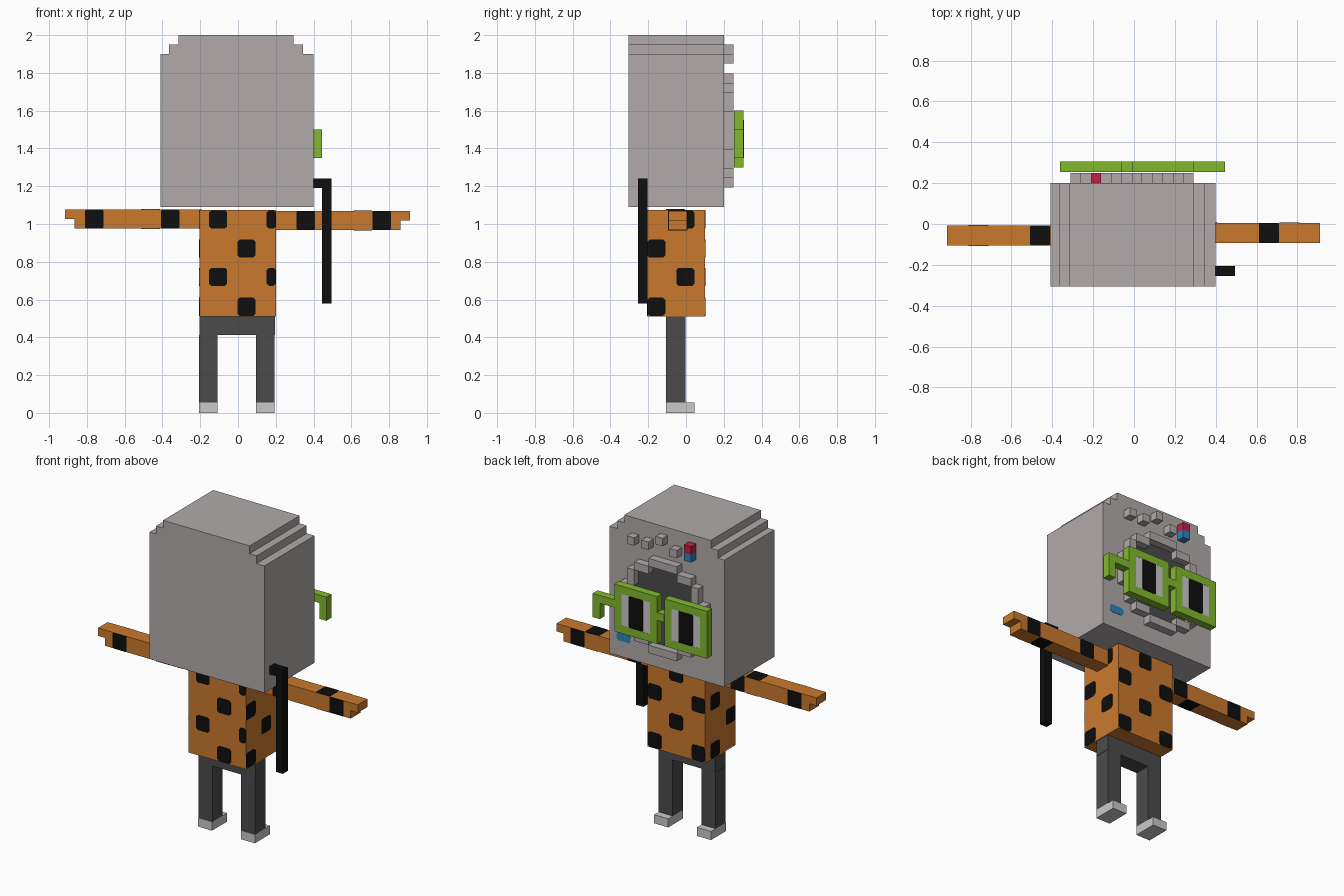
import bpy
import bmesh
from mathutils import Vector

old = bpy.data.objects.get("Cube")
if old:
    bpy.data.objects.remove(old, do_unlink=True)


def material(name, rgb):
    """Flat material from an 0-255 display colour."""
    lin = [((c / 255 + 0.055) / 1.055) ** 2.4 for c in rgb]
    m = bpy.data.materials.new(name)
    m.use_nodes = True
    m.diffuse_color = (*lin, 1)
    m.node_tree.nodes["Principled BSDF"].inputs["Base Color"].default_value = (*lin, 1)
    return m


GREY = material("warm grey", (177, 171, 170))
ORANGE = material("orange", (203, 121, 45))
BLACK = material("black", (14, 14, 14))
CHARCOAL = material("charcoal", (75, 75, 75))
GREEN = material("green", (130, 185, 45))
PALE = material("pale grey", (202, 202, 202))
RED = material("red", (190, 35, 70))
BLUE = material("blue", (45, 130, 190))

U = 0.0503           # one block
CX = -0.01           # middle of the face
FACE = 0.2           # plane of the face


def finish(name, bm, mat):
    bmesh.ops.recalc_face_normals(bm, faces=bm.faces)
    me = bpy.data.meshes.new(name)
    bm.to_mesh(me)
    bm.free()
    me.materials.append(mat)
    ob = bpy.data.objects.new(name, me)
    bpy.context.collection.objects.link(ob)
    return ob


def blocks(name, mat, *boxes):
    """One object made of boxes given as (x0, x1, y0, y1, z0, z1)."""
    bm = bmesh.new()
    for x0, x1, y0, y1, z0, z1 in boxes:
        size = Vector((x1 - x0, y1 - y0, z1 - z0))
        mid = Vector((x0 + x1, y0 + y1, z0 + z1)) / 2
        for v in bmesh.ops.create_cube(bm, size=1)["verts"]:
            v.co = v.co * size + mid
    return finish(name, bm, mat)


def prism(name, mat, points, y0, y1):
    """Extrude an x-z outline along y."""
    bm = bmesh.new()
    face = bm.faces.new([bm.verts.new((x, y0, z)) for x, z in points])
    new = bmesh.ops.extrude_face_region(bm, geom=[face])["geom"]
    for v in new:
        if isinstance(v, bmesh.types.BMVert):
            v.co.y = y1
    return finish(name, bm, mat)


def spots(name, axis, plane, out, items, mat=BLACK, cut=0.012):
    """Thin plates with clipped corners on an axis-aligned plane.
    Items are (u0, u1, v0, v1) in the two remaining axes."""
    bm = bmesh.new()
    a, b = [i for i in range(3) if i != axis]
    for u0, u1, v0, v1 in items:
        ring = [(u0 + cut, v0), (u1 - cut, v0), (u1, v0 + cut), (u1, v1 - cut),
                (u1 - cut, v1), (u0 + cut, v1), (u0, v1 - cut), (u0, v0 + cut)]
        layers = []
        for depth in (-0.002, 0.002):
            verts = []
            for u, v in ring:
                co = Vector()
                co[a], co[b], co[axis] = u, v, plane + out * depth
                verts.append(bm.verts.new(co))
            bm.faces.new(verts)
            layers.append(verts)
        low, high = layers
        for i in range(8):
            j = (i + 1) % 8
            bm.faces.new((low[i], low[j], high[j], high[i]))
    return finish(name, bm, mat)


# Head with two stepped corners on each side of the crown
prism("head", GREY, [(-0.41, 1.09), (0.4, 1.09), (0.4, 1.9), (0.345, 1.9), (0.345, 1.95),
                     (0.295, 1.95), (0.295, 2), (-0.315, 2), (-0.315, 1.95),
                     (-0.365, 1.95), (-0.365, 1.9), (-0.41, 1.9)], -0.305, FACE)

# Round mouth: raised ring of blocks, mirrored both ways, around a dark middle
MZ = 1.495
ring = []
for u0, u1, v0, v1 in [(0, 2, 5, 6), (2, 4, 4, 5), (4, 5, 2, 4), (5, 6, 0, 2)]:
    for sx in (-1, 1):
        for sz in (-1, 1):
            xs = sorted((CX + sx * u0 * U, CX + sx * u1 * U))
            zs = sorted((MZ + sz * v0 * U, MZ + sz * v1 * U))
            ring.append((*xs, FACE, FACE + U, *zs))
blocks("mouth_ring", GREY, *ring)
blocks("mouth_inside", CHARCOAL,
       *[(CX - w * U, CX + w * U, FACE - 0.004, FACE + 0.004, MZ - h * U, MZ + h * U)
         for w, h in ((2, 5), (4, 4), (5, 2))])


# Small studs on the forehead
def stud(col, row):
    x, z = CX + col * U, 1.85 + row * U
    return (x, x + U, FACE, FACE + U, z, z + U)


blocks("forehead_studs", GREY, stud(4, 0), stud(2, 0), stud(0, 1), stud(-2, 0))
blocks("red_stud", RED, stud(-4, 1))
blocks("blue_stud", BLUE, stud(-4, 0))
spots("cheek_mark", 1, FACE, 1, [(0.25, 0.35, 1.19, 1.24)], BLUE)

# Square glasses: two frames, bridge and hooked arm
G0, G1, GZ = 0.255, 0.305, 1.298
frame = [(-0.06, CX, G0, G1, GZ + 3 * U, GZ + 4 * U),
         (0.292, 0.445, G0, G1, GZ + 3 * U, GZ + 4 * U),
         (0.395, 0.445, G0, G1, GZ + U, GZ + 3 * U)]
lenses, pupils = [], []
for x in (-0.362, CX):
    e, top = x + 6 * U, GZ + 6 * U
    frame += [(x, e, G0, G1, GZ, GZ + U), (x, e, G0, G1, top - U, top),
              (x, x + U, G0, G1, GZ + U, top - U), (e - U, e, G0, G1, GZ + U, top - U)]
    lenses.append((x + U, e - U, G0, G1 - 0.001, GZ + U, top - U))
    pupils.append((x + 2 * U, e - 2 * U, GZ + U, top - U))
blocks("glasses_frame", GREEN, *frame)
blocks("lenses", PALE, *lenses)
spots("pupils", 1, G1, 1, pupils, cut=0.006)

# Spotted torso
S = 0.048
X0, X1, Y0, Y1, Z0, Z1 = -0.205, 0.2, -0.205, 0.1, 0.51, 1.075
blocks("torso", ORANGE, (X0, X1, Y0, Y1, Z0, Z1))
HIGH, LOW = (1.024, 0.72), (0.87, 0.562)


def columns(lo, hi, cols):
    """Staggered spots, trimmed to the width of the face."""
    return [(max(lo, c - S), min(hi, c + S), z - S, z + S) for c, rows in cols for z in rows]


spots("torso_front_spots", 1, Y0, -1,
      columns(X0, X1, [(-0.105, HIGH), (0.045, LOW), (0.2, HIGH)]))
spots("torso_back_spots", 1, Y1, 1,
      columns(X0, X1, [(0.152, LOW), (0, HIGH), (-0.157, LOW)]))
spots("torso_left_spots", 0, X1, 1, columns(Y0, Y1, [(-0.157, LOW), (-0.003, HIGH)]))
spots("torso_right_spots", 0, X0, -1, columns(Y0, Y1, [(-0.157, HIGH), (0, LOW)]))

# Outstretched arms with a stepped hand, and their spots
for side, s, y0, y1, z0, tip in (("left", 1, -0.092, 0.006, 0.968, 0.91),
                                 ("right", -1, -0.105, -0.008, 0.976, 0.915)):
    z1 = z0 + 2 * U
    prism(side + "_arm", ORANGE, [(s * 0.19, z0), (s * (tip - U), z0), (s * (tip - U), z0 + U),
                                  (s * tip, z0 + U), (s * tip, z1), (s * 0.19, z1)], y0, y1)
    spans = [sorted((s * a, s * (a + 0.098))) for a in (0.31, 0.712)]
    for label, plane, out in (("front", y0, -1), ("back", y1, 1)):
        spots(f"{side}_arm_{label}_spots", 1, plane, out,
              [(*p, z0, z1) for p in spans], cut=0.006)
    a = 0.612 if s > 0 else 0.412
    for label, plane, out in (("top", z1, 1), ("under", z0, -1)):
        spots(f"{side}_arm_{label}_spot", 2, plane, out,
              [(*sorted((s * a, s * (a + 0.098))), y0, y1)], cut=0.006)

# Trousers and shoes
legs = ((-0.207, -0.108), (0.095, 0.194))
blocks("trousers", CHARCOAL, (-0.205, 0.196, -0.105, -0.002, 0.412, 0.51),
       *[(a, b, -0.105, -0.002, 0.055, 0.412) for a, b in legs])
blocks("shoes", PALE, *[(a, b, -0.107, 0.044, 0, 0.055) for a, b in legs])

# Walking stick
blocks("walking_stick", BLACK, (0.445, 0.495, -0.255, -0.205, 0.58, 1.24),
       (0.395, 0.445, -0.255, -0.205, 1.19, 1.24))
